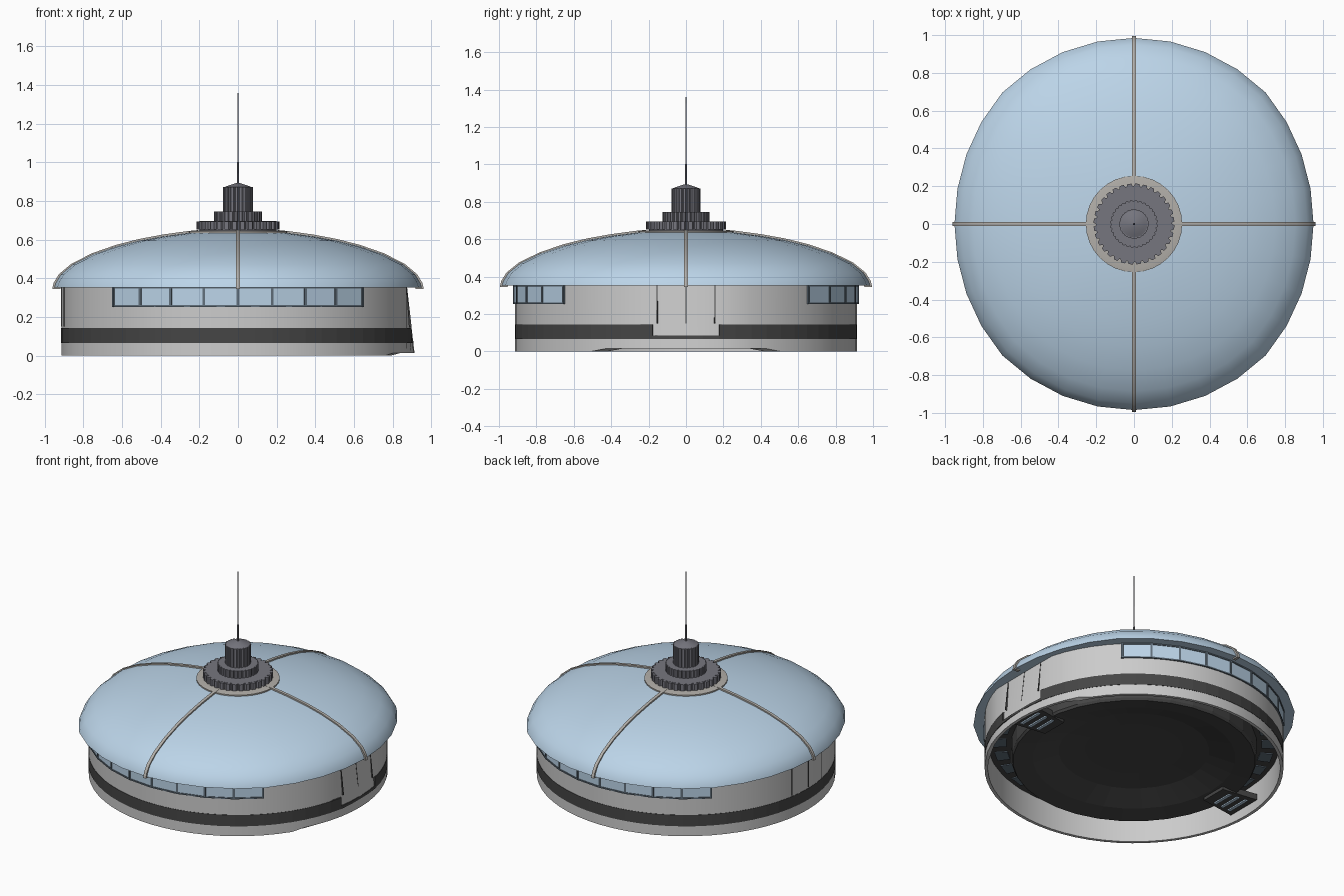
import bpy
from math import sin, cos, pi, radians

if "Cube" in bpy.data.objects:
    bpy.data.objects.remove(bpy.data.objects["Cube"])


def material(name, rgb):
    m = bpy.data.materials.new(name)
    m.diffuse_color = (*rgb, 1)
    m.use_nodes = True
    m.node_tree.nodes["Principled BSDF"].inputs["Base Color"].default_value = m.diffuse_color
    return m


BLUE = material("roof_blue", (0.50, 0.66, 0.81))
DARK = material("charcoal", (0.06, 0.06, 0.06))
METAL = material("dark_metal", (0.18, 0.18, 0.21))
FRAME = material("frame_blue_grey", (0.12, 0.16, 0.20))
TRIM = material("warm_grey", (0.45, 0.43, 0.40))


def make(name, verts, faces, mat=None, angle=35):
    me = bpy.data.meshes.new(name)
    me.from_pydata(verts, [], faces)
    me.validate()
    ob = bpy.data.objects.new(name, me)
    bpy.context.collection.objects.link(ob)
    if mat:
        me.materials.append(mat)
    bpy.ops.object.select_all(action='DESELECT')
    ob.select_set(True)
    bpy.context.view_layer.objects.active = ob
    if angle:
        bpy.ops.object.shade_smooth_by_angle(angle=radians(angle))
    return ob


def lathe(name, profile, n=32, mat=None, warp=None, closed=False, angle=35):
    """Spin an (r, z) profile about z; warp(r, z, a) gives each final point."""
    warp = warp or (lambda r, z, a: (r * cos(a), r * sin(a), z))
    verts = [warp(r, z, 2 * pi * i / n) for r, z in profile for i in range(n)]
    k = len(profile)
    faces = []
    for j in range(k if closed else k - 1):
        b, t = j * n, ((j + 1) % k) * n
        faces += [(b + i, b + (i + 1) % n, t + (i + 1) % n, t + i) for i in range(n)]
    if not closed:
        faces += [tuple(reversed(range(n))), tuple(range((k - 1) * n, k * n))]
    return make(name, verts, faces, mat, angle)


BOX = [(0, 3, 2, 1), (4, 5, 6, 7), (0, 1, 5, 4), (1, 2, 6, 5), (2, 3, 7, 6), (3, 0, 4, 7)]


def sectors(name, cells, mat, flatten=False):
    """Curved blocks given as (angle0, angle1, r0, r1, z0, z1), in one mesh."""
    verts, faces = [], []
    for a0, a1, r0, r1, z0, z1 in cells:
        b = len(verts)
        for z in (z0, z1):
            for a, r in ((a0, r0), (a0, r1), (a1, r1), (a1, r0)):
                x = r * cos(a)
                verts.append((min(x, slant(z) + r - 0.913) if flatten else x, r * sin(a), z))
        faces += [tuple(b + i for i in f) for f in BOX]
    return make(name, verts, faces, mat, 0)


def slant(z):
    return 0.913 - 0.112 * z


# Round wall, flattened to a leaning panel on the entrance side
def wall_warp(r, z, a):
    x, y = r * cos(a), r * sin(a)
    return min(x, slant(z) - (0.913 - r)), y, z + (0.015 if z < 0.01 and x > 0.8 else 0)


lathe("outer_wall", [(0.893, 0), (0.913, 0), (0.913, 0.365), (0.893, 0.365)], 64, None, wall_warp, True)

# Dark band round the wall, broken at the entrance
step = 2 * pi / 64
sectors("wall_band", [(i * step, (i + 1) * step, 0.9, 0.915, 0.067, 0.143)
                      for i in range(2, 62)], DARK, True)
sectors("wall_band_sill", [(i * step, (i + 1) * step, 0.9, 0.915, 0.067, 0.085)
                           for i in range(-2, 2)], DARK, True)

# Eight framed windows front and back
panes, bars = [], []
w = radians(89) / 8
for mid in (-pi / 2, pi / 2):
    for i in range(8):
        a = mid + (i - 4) * w
        panes.append((a, a + w, 0.90, 0.919, 0.26, 0.355))
        for z0, z1 in ((0.253, 0.262), (0.348, 0.357)):
            bars.append((a, a + w, 0.90, 0.924, z0, z1))
    for i in range(9):
        a = mid + (i - 4) * w
        bars.append((a - 0.007, a + 0.007, 0.90, 0.924, 0.253, 0.357))
sectors("window_panes", panes, BLUE)
sectors("window_frames", bars, FRAME)

# Domed roof, a little narrower across x
DOME = [(0.985, 0.353), (0.978, 0.375), (0.95, 0.42), (0.885, 0.472), (0.775, 0.525),
        (0.65, 0.566), (0.53, 0.595), (0.40, 0.618), (0.27, 0.635), (0.11, 0.645)]
SX = 0.965


def dome_warp(r, z, a):
    r *= 1 - (1 - SX) * max(0, cos(2 * a))
    return r * cos(a), r * sin(a), z


lathe("domed_roof", [(0.89, 0.357)] + DOME, 32, BLUE, dome_warp, False, 50)

# Four slim fins running down the quarters of the roof
for k in range(4):
    a = k * pi / 2
    s = SX if k % 2 == 0 else 1
    verts, faces = [], []
    for r, z in [(0.985, 0.345)] + DOME[1:-1] + [(0.215, 0.64)]:
        g = (r / 0.97) ** 3
        for d, t in ((0.01, -0.01), (0.01, 0.01), (-0.03, 0.01), (-0.03, -0.01)):
            rr = r * s + d * g
            zz = z + d * (1 - 0.8 * g) if z > 0.36 else z
            verts.append((rr * cos(a) - t * sin(a), rr * sin(a) + t * cos(a), zz))
    n = len(verts) // 4
    for j in range(n - 1):
        faces += [(4 * j + i, 4 * j + (i + 1) % 4, 4 * j + 4 + (i + 1) % 4, 4 * j + 4 + i)
                  for i in range(4)]
    faces += [(3, 2, 1, 0), tuple(range(4 * n - 4, 4 * n))]
    make(f"roof_fin_{k + 1}", verts, faces, TRIM, 30)


# Crown: collar plate, toothed tiers, cap and mast
def toothed(n, depth):
    def warp(r, z, a):
        if round(a / (2 * pi) * n * 6) % 6 < 2:
            r -= depth
        return r * cos(a), r * sin(a), z
    return warp


lathe("collar_plate", [(0.255, 0.625), (0.255, 0.644), (0.23, 0.648)], 32, TRIM)
lathe("crown_base", [(0.198, 0.64), (0.198, 0.696)], 32, METAL)
lathe("crown_teeth", [(0.214, 0.652), (0.214, 0.695)], 192, METAL, toothed(32, 0.014), False, 0)
lathe("crown_tier", [(0.125, 0.69), (0.125, 0.745)], 192, METAL, toothed(32, 0.006), False, 0)
lathe("crown_column", [(0.078, 0.74), (0.078, 0.872)], 144, METAL, toothed(24, 0.006), False, 0)
lathe("column_cap", [(0.076, 0.870), (0.055, 0.878), (0.012, 0.893)], 24, METAL)
lathe("mast", [(0.006, 0.88), (0.005, 1.0), (0.0035, 1.003), (0.0035, 1.13),
               (0.0024, 1.133), (0.0018, 1.36)], 8, METAL)

# Underside: faceted dish with a trench between it and the wall
lathe("underside", [(0.30, 0.14), (0.46, 0.125), (0.62, 0.075), (0.74, 0.055), (0.75, 0.07),
                    (0.75, 0.18), (0.895, 0.18), (0.895, 0.21), (0.30, 0.21)],
      32, DARK, wall_warp, angle=0)
sectors("trench_tiles", [((i + 0.5) * pi / 16 - 0.06, (i + 0.5) * pi / 16 + 0.06,
                          0.78, 0.86, 0.174, 0.19) for i in range(32)], FRAME)

# Folded entry steps beneath both sides, and door seams
for side, mid in (("right", 0), ("left", pi)):
    sectors(f"{side}_step_tray", [(mid - 0.14, mid + 0.14, 0.64, 0.885, 0.05, 0.09)], DARK)
    sectors(f"{side}_steps", [(mid - 0.1, mid + 0.1, r, r + 0.02, 0.042, 0.055)
                              for r in (0.70, 0.76, 0.82)], BLUE)
    sectors(f"{side}_door_seams", [(mid + d - 0.003, mid + d + 0.003, 0.90, 0.9145, 0.15, 0.355)
                                   for d in (-0.17, 0, 0.17)], DARK, True)
